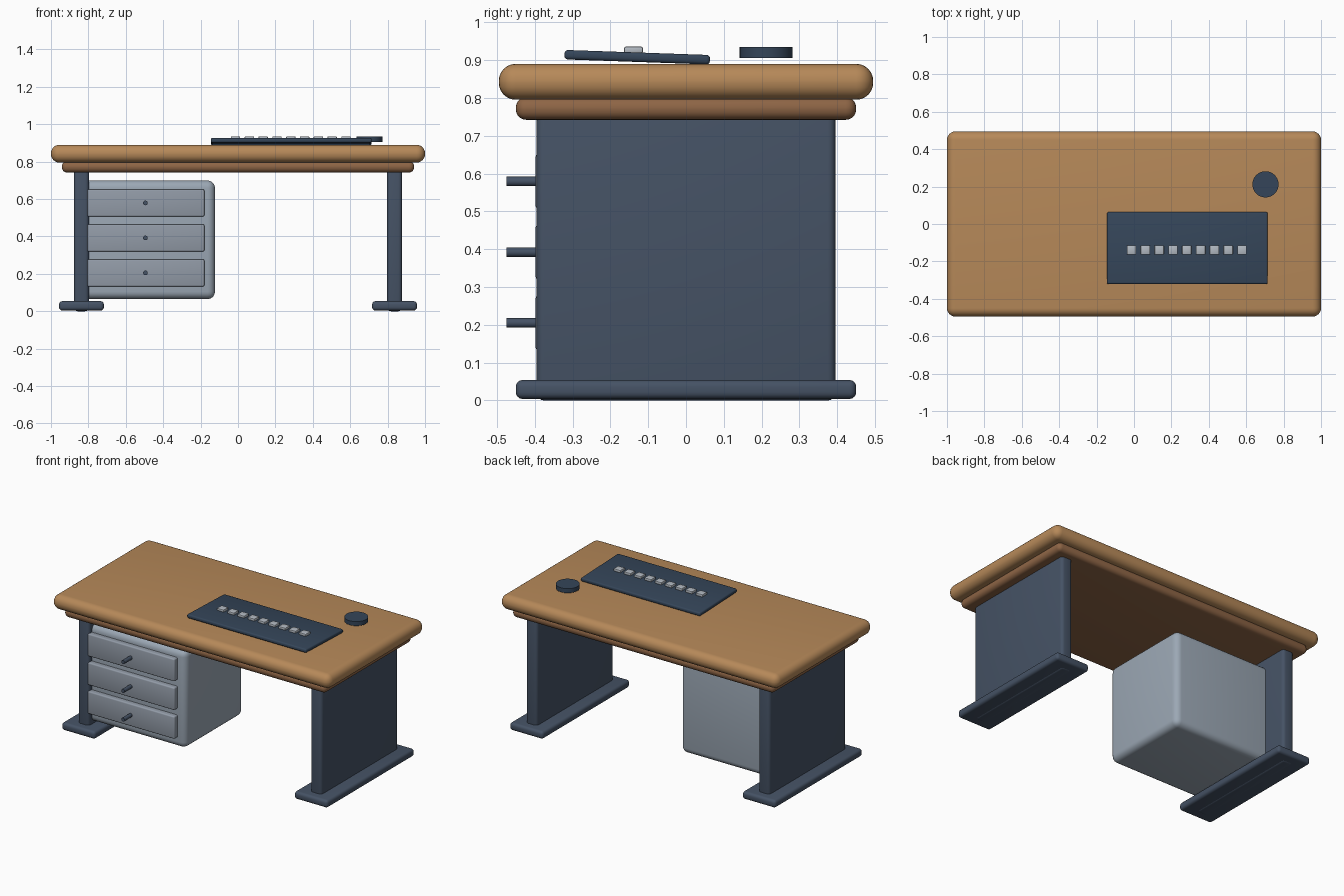
import bpy
import math

if "Cube" in bpy.data.objects:
    bpy.data.objects.remove(bpy.data.objects["Cube"])


def material(name, rgb):
    m = bpy.data.materials.new(name)
    m.diffuse_color = (*rgb, 1)
    m.use_nodes = True
    m.node_tree.nodes["Principled BSDF"].inputs["Base Color"].default_value = m.diffuse_color
    return m


WOOD = material("wood", (0.47, 0.25, 0.10))
DARK_WOOD = material("dark_wood", (0.27, 0.13, 0.06))
SLATE = material("slate", (0.06, 0.085, 0.13))
NAVY = material("navy", (0.035, 0.06, 0.10))
STEEL = material("steel", (0.33, 0.39, 0.46))
DRAWER = material("drawer_grey", (0.29, 0.33, 0.39))
KEY = material("key_grey", (0.45, 0.49, 0.54))


def finish(ob, name, mat):
    ob.name = name
    ob.data.materials.append(mat)
    bpy.ops.object.shade_smooth_by_angle(angle=math.radians(35))
    return ob


def box(name, centre, size, mat, bevel=0.0, segments=4, tilt=0.0):
    """Rounded box; the bevel is applied so smooth shading sees it."""
    bpy.ops.mesh.primitive_cube_add(size=1, location=centre)
    ob = bpy.context.object
    ob.scale = size
    bpy.ops.object.transform_apply(location=False, rotation=False, scale=True)
    if bevel:
        b = ob.modifiers.new("round", 'BEVEL')
        b.width, b.segments = bevel, segments
        bpy.ops.object.modifier_apply(modifier=b.name)
    ob.rotation_euler.x = tilt
    return finish(ob, name, mat)


def cylinder(name, centre, radius, depth, mat, rot=(0, 0, 0), sides=32):
    bpy.ops.mesh.primitive_cylinder_add(vertices=sides, radius=radius, depth=depth,
                                        location=centre, rotation=rot)
    return finish(bpy.context.object, name, mat)


# Worktop and the thinner layer below it
box("desktop", (0, 0, 0.8425), (2.0, 0.99, 0.095), WOOD, 0.045, 6)
box("under_top", (0, 0, 0.772), (1.884, 0.90, 0.06), DARK_WOOD, 0.028, 5)

# Slab legs standing on wide feet
for side, label in ((-1, "left"), (1, "right")):
    box(label + "_leg", (side * 0.837, 0, 0.38), (0.08, 0.79, 0.76), SLATE, 0.02)
    box(label + "_foot", (side * 0.837, 0, 0.029), (0.24, 0.90, 0.05), SLATE, 0.018)

# Drawer pedestal with three drawers and peg handles
box("pedestal", (-0.494, -0.064, 0.382), (0.742, 0.60, 0.634), STEEL, 0.04, 5)
for i, z in enumerate((0.205, 0.392, 0.579)):
    box(f"drawer_front_{i + 1}", (-0.4925, -0.375, z), (0.625, 0.045, 0.146), DRAWER, 0.008, 3)
    cylinder(f"drawer_handle_{i + 1}", (-0.495, -0.43, z), 0.0125, 0.09, SLATE,
             (math.pi / 2, 0, 0), 20)

# Tilted desk pad with a row of keys
box("desk_pad", (0.285, -0.129, 0.9075), (0.86, 0.385, 0.025), NAVY, 0.009, 3,
    math.radians(-2))
for i in range(9):
    box(f"key_{i + 1}", (-0.013 + i * 0.0738, -0.139, 0.926), (0.05, 0.05, 0.019), KEY, 0.005, 2)

# Round puck
cylinder("puck", (0.703, 0.212, 0.92), 0.07, 0.028, NAVY)
